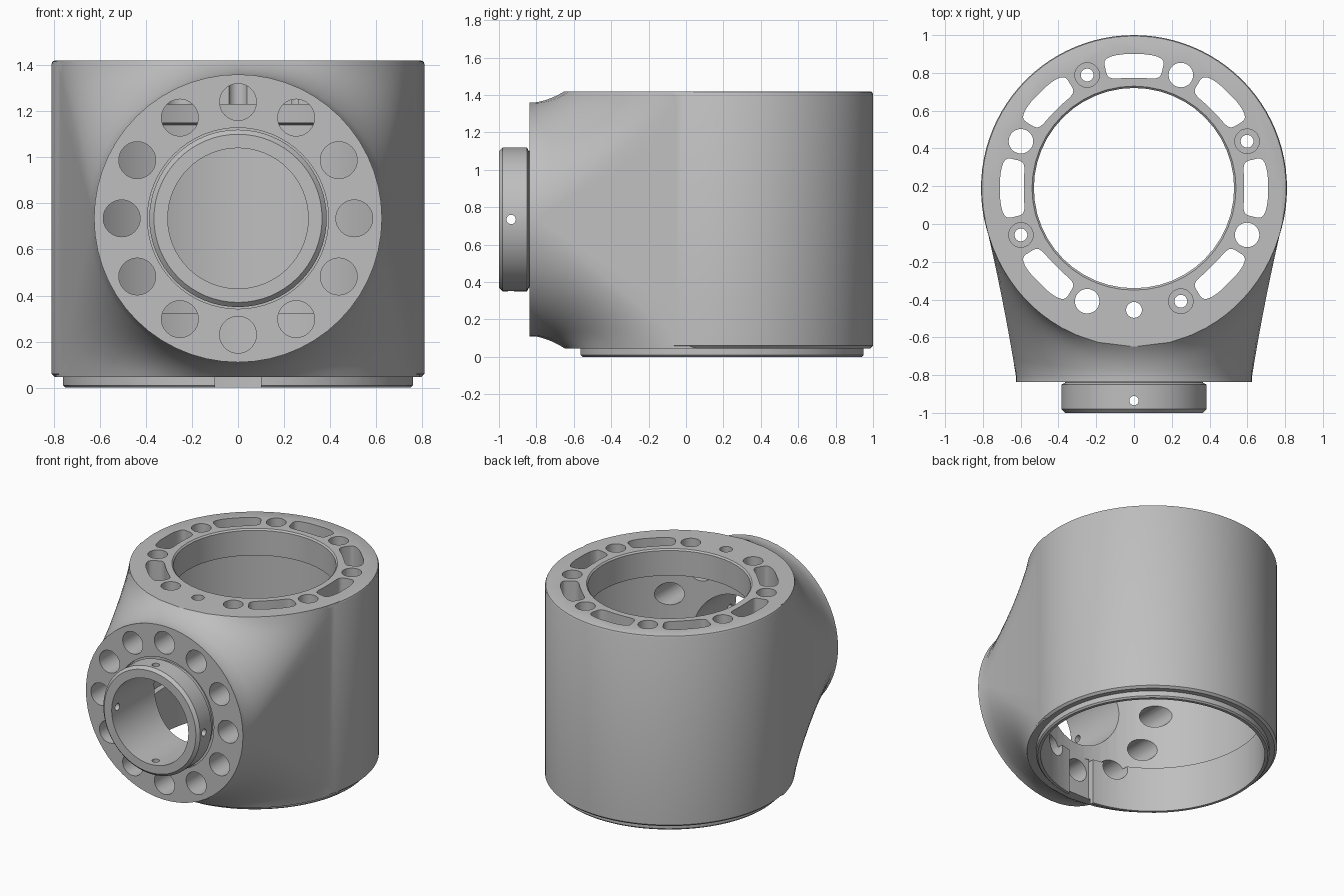
import bpy, bmesh
from math import sin, cos, pi, sqrt, radians, copysign

if "Cube" in bpy.data.objects:
    bpy.data.objects.remove(bpy.data.objects["Cube"])

CY = 0.19                  # depth of the vertical axis
CZ = 0.735                 # height of the horizontal axis
FRONT = -0.836             # front face of the flange
BOTTOM, TOP = 0.046, 1.42  # body heights

metal = bpy.data.materials.new("Grey metal")
metal.use_nodes = True
grey = (0.52, 0.52, 0.52, 1)
metal.diffuse_color = grey
metal.node_tree.nodes["Principled BSDF"].inputs["Base Color"].default_value = grey


def solid(name, rings):
    """Closed skin over a list of equally long rings of points."""
    bm = bmesh.new()
    loops = [[bm.verts.new(p) for p in ring] for ring in rings]
    n = len(loops[0])
    for a, b in zip(loops, loops[1:]):
        for i in range(n):
            j = (i + 1) % n
            bm.faces.new((a[i], a[j], b[j], b[i]))
    bm.faces.new(loops[0])
    bm.faces.new(loops[-1])
    bmesh.ops.remove_doubles(bm, verts=bm.verts[:], dist=1e-5)
    bmesh.ops.recalc_face_normals(bm, faces=bm.faces[:])
    mesh = bpy.data.meshes.new(name)
    bm.to_mesh(mesh)
    bm.free()
    mesh.materials.append(metal)
    obj = bpy.data.objects.new(name, mesh)
    bpy.context.scene.collection.objects.link(obj)
    return obj


def circle(axis, centre, r, h, n):
    x, y = centre
    pts = [(x + r * cos(2 * pi * i / n), y + r * sin(2 * pi * i / n)) for i in range(n)]
    order = {"z": lambda u, v: (u, v, h), "y": lambda u, v: (u, h, v), "x": lambda u, v: (h, u, v)}
    return [order[axis](u, v) for u, v in pts]


def lathe(name, axis, centre, profile, n=64):
    return solid(name, [circle(axis, centre, r, h, n) for r, h in profile])


def combine(target, tool, operation):
    mod = target.modifiers.new("combine", "BOOLEAN")
    mod.operation = operation
    mod.solver = "EXACT"
    mod.object = tool
    bpy.context.view_layer.update()
    result = target.evaluated_get(bpy.context.evaluated_depsgraph_get())
    mesh = bpy.data.meshes.new_from_object(result)
    target.modifiers.clear()
    target.data = mesh
    bpy.data.objects.remove(tool)


def cut(tool):
    combine(housing, tool, "DIFFERENCE")


def join(tool):
    combine(housing, tool, "UNION")


# Upright body with softened rims and the locating lip beneath
housing = lathe("housing", "z", (0, CY), [
    (0.75, 0), (0.76, 0.01), (0.76, BOTTOM), (0.795, BOTTOM), (0.81, 0.06),
    (0.81, 1.405), (0.805, 1.416), (0.795, TOP)], 96)

# Blend from the round flange to the rims and sides of the body
RX, RY, H, FR, FY = 0.806, 0.84, (TOP - BOTTOM) / 2, 0.625, -0.805


def rim_slope(a):
    """Lean of the plane touching both the flange edge and the body rim."""
    lo, hi = 0.0, 3.0
    for _ in range(40):
        q = (lo + hi) / 2
        gap = sqrt((RX * cos(a)) ** 2 + (RY * q) ** 2) - CY * q + H * abs(sin(a)) - FR + FY * q
        lo, hi = (q, hi) if gap > 0 else (lo, q)
    return lo


steps = 28
stations = [(pi * i / steps, 1) for i in range(steps + 1)]
stations += [(pi, 1 - k / 4) for k in range(1, 8)]
stations += [(pi + pi * i / steps, -1) for i in range(steps + 1)]
stations += [(2 * pi, k / 4 - 1) for k in range(1, 8)]


def blend_point(a, level, s):
    q = rim_slope(a)
    flat = sqrt((RX * cos(a)) ** 2 + (RY * q) ** 2)
    start = (FR * cos(a), FY, CZ + FR * sin(a))
    end = (RX * RX * cos(a) / flat, CY - RY * RY * q / flat, round(BOTTOM + H * (level + 1), 5))
    hollow = (0.008 + 0.028 * abs(sin(2 * a))) * 4 * s * (1 - s) / sqrt(1 + q * q)
    normal = (cos(a), -q, sin(a))
    return [p + (e - p) * s - hollow * m for p, e, m in zip(start, end, normal)]


rings = [[(FR * cos(a), FRONT, CZ + FR * sin(a)) for a, v in stations]]
rings += [[blend_point(a, v, s / 8) for a, v in stations] for s in range(9)]
rings.append([(0.96 * x, CY, z) for x, y, z in rings[-1]])
join(solid("flange_blend", rings))

# Relief groove and raised spigot on the flange
cut(lathe("relief", "y", (0, CZ), [(0.393, -0.95), (0.393, -0.81)]))
join(lathe("spigot", "y", (0, CZ), [
    (0.365, -1), (0.385, -0.98), (0.385, -0.85), (0.365, -0.84), (0.365, -0.62)]))

# Stepped main cavity, top opening, front bore
cut(lathe("cavity", "z", (0, CY), [
    (0.73, -0.1), (0.73, 0.325), (0.77, 0.325), (0.77, 1.14),
    (0.72, 1.15), (0.715, 1.23)], 80))
cut(lathe("top_opening", "z", (0, CY), [(0.53, 1.1), (0.53, 1.41), (0.542, 1.422), (0.542, 1.5)], 48))
cut(lathe("front_bore", "y", (0, CZ), [(0.305, -1.1), (0.305, -0.2)]))

# Keyway in the lip at the front
key = [(-0.1, -0.578), (0.1, -0.578), (0.1, -0.4), (-0.1, -0.4)]
cut(solid("keyway", [[(x, y, z) for x, y in key] for z in (-0.1, 0.34)]))

# Twelve round holes through the flange
for i in range(12):
    a = i * pi / 6
    depth = -0.44 if sin(a) > 0.8 else -0.15
    centre = (0.505 * cos(a), CZ + 0.505 * sin(a))
    cut(lathe("flange_hole", "y", centre, [(0.08, -0.9), (0.08, depth)], 32))

# Four small pin holes through the spigot
cut(lathe("pin_hole", "z", (0, -0.935), [(0.025, 0.2), (0.025, 1.25)], 20))
cut(lathe("pin_hole", "x", (-0.935, CZ), [(0.025, -0.5), (0.025, 0.5)], 20))


# Curved slots in the top plate
def power(v):
    return copysign(abs(v) ** 0.45, v)


def slot_outline(angle, z, n=40):
    pts = []
    for i in range(n):
        t = 2 * pi * (i + 0.5) / n
        a = angle + radians(13.5) * power(cos(t))
        r = 0.648 + 0.063 * power(sin(t))
        pts.append((r * cos(a), CY + r * sin(a), z))
    return pts


for k in range(-1, 6):
    angle = radians(45 * k)
    cut(solid("slot", [slot_outline(angle, z) for z in (1.16, 1.5)]))

# Alternating plain and counterbored holes between the slots
for k in range(8):
    a = radians(22.5 + 45 * k)
    centre = (0.648 * cos(a), CY + 0.648 * sin(a))
    if k % 2:
        profile = [(0.065, 1.16), (0.065, 1.5)]
    else:
        profile = [(0.034, 1.16), (0.034, 1.34), (0.065, 1.34), (0.065, 1.5)]
    cut(lathe("top_hole", "z", centre, profile, 28))
cut(lathe("dowel_hole", "z", (0, CY - 0.645), [(0.042, 1.16), (0.042, 1.5)], 24))

# Smooth curved walls, crisp rims
for o in bpy.context.selected_objects:
    o.select_set(False)
housing.select_set(True)
bpy.context.view_layer.objects.active = housing
bpy.ops.object.shade_smooth_by_angle(angle=radians(30))
